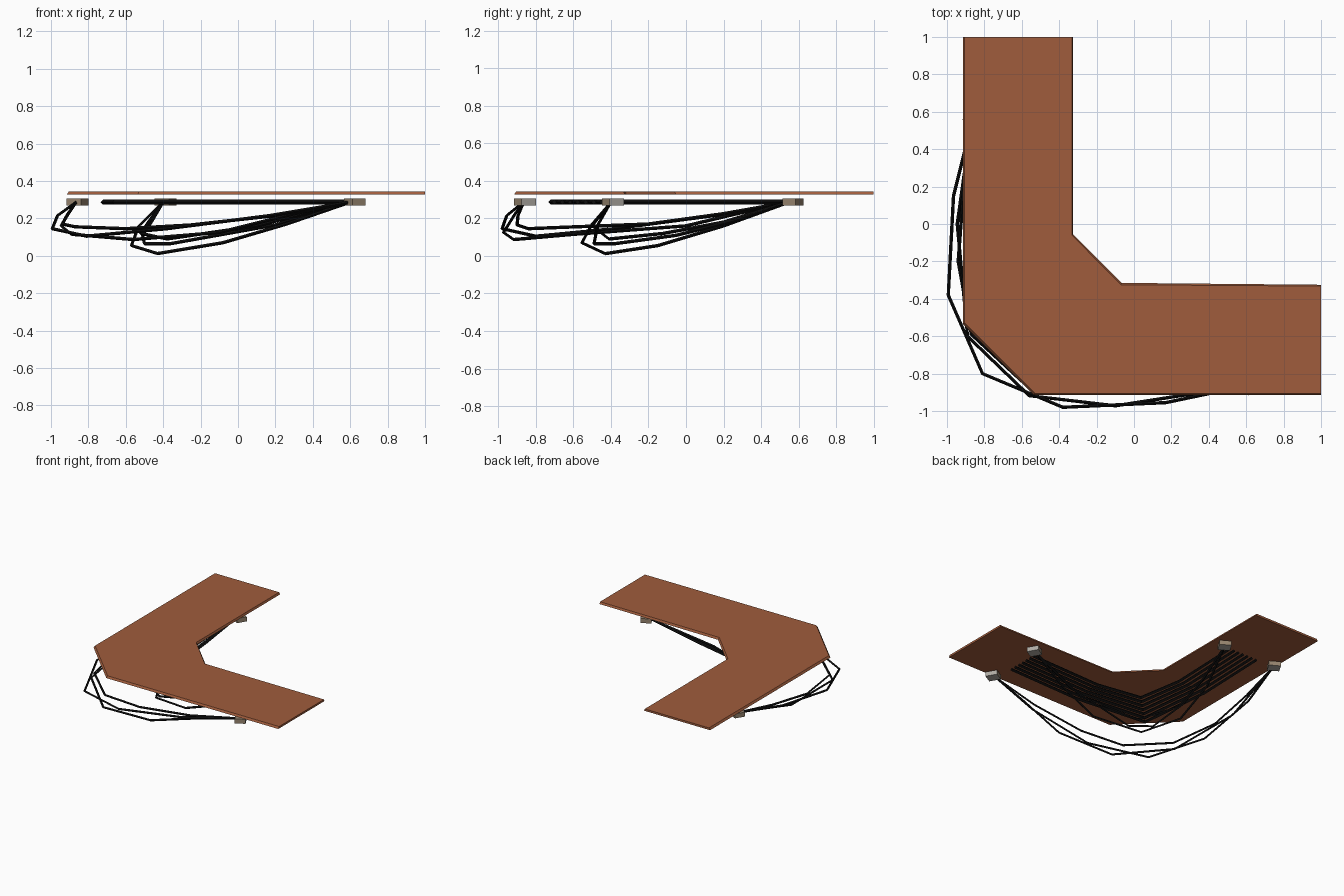
import bpy, bmesh, math
from mathutils import Matrix, Vector

if "Cube" in bpy.data.objects:
    bpy.data.objects.remove(bpy.data.objects["Cube"])


def material(name, rgb):
    m = bpy.data.materials.new(name)
    m.diffuse_color = (*rgb, 1)
    m.use_nodes = True
    m.node_tree.nodes["Principled BSDF"].inputs["Base Color"].default_value = m.diffuse_color
    return m


RUST = material("rust brown", (0.35, 0.107, 0.045))
BLACK = material("black", (0.004, 0.004, 0.004))
TAN = material("tan", (0.31, 0.235, 0.16))
GREY = material("light grey", (0.43, 0.41, 0.37))


def add_mesh(name, bm, *mats):
    bmesh.ops.recalc_face_normals(bm, faces=bm.faces)
    me = bpy.data.meshes.new(name)
    bm.to_mesh(me)
    bm.free()
    ob = bpy.data.objects.new(name, me)
    bpy.context.collection.objects.link(ob)
    for m in mats:
        me.materials.append(m)
    return ob


def sweep(name, points, radius):
    """Four-sided cable through straight segments."""
    cu = bpy.data.curves.new(name, 'CURVE')
    cu.dimensions = '3D'
    cu.bevel_depth = radius
    cu.bevel_resolution = 0
    cu.use_fill_caps = True
    sp = cu.splines.new('POLY')
    sp.points.add(len(points) - 1)
    for p, co in zip(sp.points, points):
        p.co = (*co, 1)
    tmp = bpy.data.objects.new(name + "_curve", cu)
    bpy.context.collection.objects.link(tmp)
    bpy.context.view_layer.update()
    dg = bpy.context.evaluated_depsgraph_get()
    me = bpy.data.meshes.new_from_object(tmp.evaluated_get(dg))
    bpy.data.objects.remove(tmp)
    for p in me.polygons:
        p.use_smooth = False
    me.materials.clear()
    me.materials.append(BLACK)
    ob = bpy.data.objects.new(name, me)
    bpy.context.collection.objects.link(ob)


# L-shaped deck, slightly wider at its underside
top = [(-.905, 1), (-.905, -.53), (-.53, -.905), (1, -.905),
       (1, -.332), (-.07, -.325), (-.332, -.06), (-.332, 1)]
low = [(-.915, 1), (-.915, -.535), (-.535, -.915), (1, -.915),
       (1, -.325), (-.065, -.315), (-.325, -.055), (-.325, 1)]
bm = bmesh.new()
a = [bm.verts.new((x, y, .327)) for x, y in low]
b = [bm.verts.new((x, y, .343)) for x, y in top]
bm.faces.new(a)
bm.faces.new(b)
for i in range(8):
    j = (i + 1) % 8
    bm.faces.new((a[i], a[j], b[j], b[i]))
add_mesh("deck", bm, RUST)

# Anchor blocks turned towards their cables
for name, x, y, ang in (("outer_anchor_right", .625, -.858, 30),
                        ("inner_anchor_right", .625, -.388, 30),
                        ("outer_anchor_back", -.858, .57, 60),
                        ("inner_anchor_back", -.388, .57, 60)):
    bm = bmesh.new()
    bmesh.ops.create_cube(bm, size=1)
    bm.transform(Matrix.Translation((x, y, .287)) @
                 Matrix.Rotation(math.radians(ang), 4, 'Z') @
                 Matrix.Diagonal((.08, .09, .036, 1)))
    bm.normal_update()
    # grey underside and right-facing end, tan sides
    for f in bm.faces:
        f.material_index = int(f.normal.z < -.5 or
                               f.normal.dot(Vector((.87, .5, 0))) > .95)
    add_mesh(name, bm, TAN, GREY)

# Flat bundle of cables beneath the deck
for i in range(7):
    c = -.47 - .042 * i
    d = c + .06
    sweep(f"deck_cable_{i + 1}",
          [(.58, c + .02, .287), (-.05, c, .287), (d, d, .287),
           (c, -.05, .287), (c + .02, .55, .287)], .013)

# Sagging cables round the outer corner
outer_start, outer_end = (.60, -.865, .287), (-.865, .55, .287)
outer = [
    [(.17, -.955, .215), (-.38, -.98, .145), (-.81, -.80, .105),
     (-.993, -.38, .145), (-.965, .15, .215)],
    [(.3, -.91, .225), (-.1, -.972, .125), (-.56, -.918, .087),
     (-.89, -.60, .115), (-.945, 0, .16), (-.91, .25, .22)],
    [(.2, -.895, .215), (-.25, -.90, .165), (-.60, -.84, .145),
     (-.87, -.59, .155), (-.94, -.2, .17), (-.91, .2, .225)],
]
# Sagging cables round the inner corner
inner_start, inner_end = (.60, -.40, .287), (-.40, .55, .287)
inner = [
    [(.26, -.50, .17), (-.08, -.555, .07), (-.43, -.43, .012),
     (-.57, -.15, .055), (-.53, .2, .16)],
    [(.2, -.47, .165), (-.36, -.49, .065), (-.50, -.38, .065),
     (-.51, -.05, .11), (-.46, .25, .185)],
    [(.1, -.50, .16), (-.38, -.41, .09), (-.52, -.12, .12),
     (-.48, .2, .18)],
]
for label, start, end, paths in (("outer", outer_start, outer_end, outer),
                                 ("inner", inner_start, inner_end, inner)):
    for i, mid in enumerate(paths):
        sweep(f"{label}_hanging_cable_{i + 1}", [start, *mid, end], .009)
